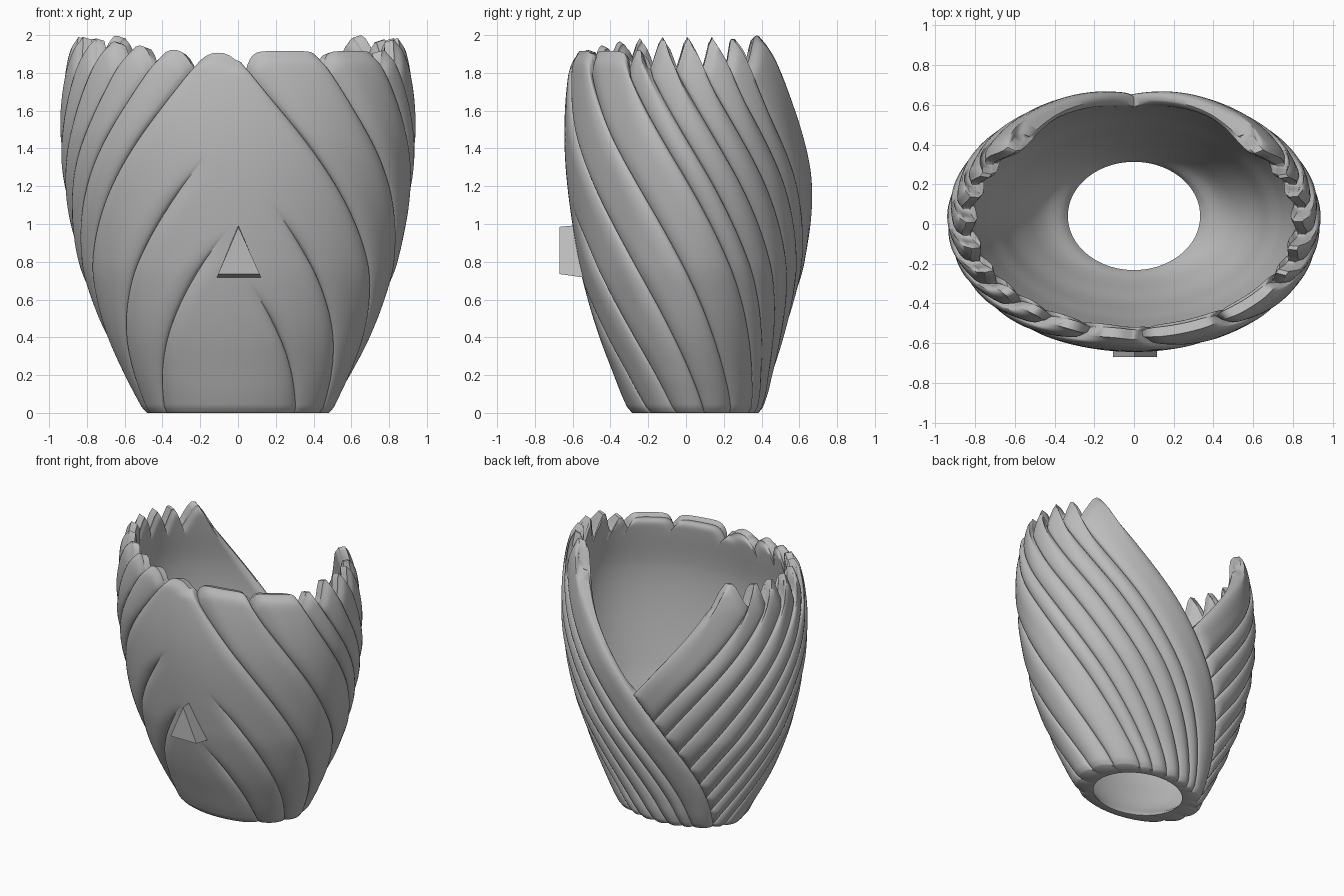
import bpy, bmesh, math

if "Cube" in bpy.data.objects:
    bpy.data.objects.remove(bpy.data.objects["Cube"])

ROWS = 110
TWIST, Z_RIM = 0.92, 1.82
EDGE = 2.44                      # angle of the opening's edge at the rim
DEPTH, WIDTH = 0.034, 0.09       # groove depth and half width

# z, half width, front y, back y, wall in x, wall in y
PROFILE = [(0, .485, -.285, .39, .152, .065), (.03, .512, -.312, .412, .155, .08),
           (.1, .548, -.343, .435, .10, .075), (.2, .60, -.382, .46, .078, .07),
           (.4, .697, -.458, .518, .077, .07), (.6, .778, -.52, .577, .095, .08),
           (.8, .846, -.568, .628, .098, .08), (1.2, .922, -.628, .682, .085, .08),
           (1.5, .943, -.644, .68, .088, .083), (1.8, .92, -.622, .65, .11, .105),
           (2.0, .868, -.572, .60, .095, .085)]
# Groove angles at the rim, measured from the front
RIGHT = [-.98, -.47, .04, .52, .98, 1.19, 1.44, 1.68, 1.9, 2.08]
LEFT = [-.73, -.25, .26, .52, .75, .97, 1.19, 1.43, 1.67, 1.9, 2.1]
VALLEYS = sorted([-EDGE] + [-g for g in LEFT if g > 0] + [g for g in RIGHT if g > 0] + [EDGE])


def smooth(lo, hi, v):
    t = max(0.0, min(1.0, (v - lo) / (hi - lo)))
    return t * t * (3 - 2 * t)


def section(z):
    """Cubic interpolation of the profile table at height z."""
    n = len(PROFILE)
    i = max(k for k in range(n - 1) if PROFILE[k][0] <= max(z, 0))
    p, q = PROFILE[i], PROFILE[i + 1]
    h = q[0] - p[0]
    t = min(1.0, (z - p[0]) / h)
    out = []
    for c in range(1, 6):
        def slope(k):
            if i == 0:
                return (q[c] - p[c]) / h
            a, b = PROFILE[max(k - 1, 1)], PROFILE[min(k + 1, n - 1)]
            return (b[c] - a[c]) / (b[0] - a[0])
        m0, m1 = slope(i) * h, slope(i + 1) * h
        out.append((2*t**3 - 3*t*t + 1) * p[c] + (t**3 - 2*t*t + t) * m0
                   + (3*t*t - 2*t**3) * q[c] + (t**3 - t*t) * m1)
    return out


def rim_height(angle):
    """Scalloped rim: broad lobes in front, pointed tips to the back."""
    for lo, hi in zip(VALLEYS, VALLEYS[1:]):
        if lo <= angle <= hi:
            t = abs(2 * (angle - lo) / (hi - lo) - 1)
            mid = (lo + hi) / 2
            if mid > 0:
                peak = 1.915 + .07 * smooth(1.0, 1.35, mid) + .015 * smooth(1.9, 2.25, mid)
            else:
                peak = 1.905 + .085 * smooth(0, 1.3, -mid) + .01 * smooth(1.9, 2.25, -mid)
            if abs(mid) < .9:
                shape = 1 - t ** (8 if hi - lo > .4 else 2.3)
            else:
                shape = (.5 + .5 * math.cos(math.pi * t)) ** .9
            return Z_RIM + (peak - Z_RIM) * shape
    return Z_RIM


def groove_depth(angle, marks, speed):
    """Deepest rounded groove at this angle."""
    best = 0.0
    for pos, strength in marks:
        d = abs(angle - pos) * speed / WIDTH
        if d < 1:
            best = max(best, strength * DEPTH * (1 - math.sqrt(1 - (1 - d) ** 2)))
    return best


def spiral_columns(grooves, low):
    """Spiral lines that follow the grooves, gathered close to them."""
    stops = [low] + grooves + [EDGE]
    cols = [low]
    for lo, hi in zip(stops, stops[1:]):
        n = max(9, round((hi - lo) / .023))
        for i in range(1, n + 1):
            t = i / n
            cols.append(lo + (hi - lo) * (t - .1 * math.sin(2 * math.pi * t)))
    return cols


def build_vase():
    bm = bmesh.new()
    low = -TWIST * 1.83
    cols = [(-1, p) for p in reversed(spiral_columns(LEFT, low))]
    cols += [(1, p) for p in spiral_columns(RIGHT, low)]
    last = len(cols) - 1
    outer, inner = [], []
    z_split = 1.83 - (math.pi - EDGE) / TWIST
    k_split = round(ROWS * .55)
    for r in range(ROWS + 1):
        # rows are spaced so that one falls on the bottom of the opening
        if r <= k_split:
            z0 = z_split * (r / k_split) ** 1.15
        else:
            z0 = z_split + (Z_RIM - z_split) * (1 - (1 - (r - k_split) / (ROWS - k_split)) ** 1.4)
        turn = TWIST * (1.83 - z0)
        end = EDGE + turn
        start = -end if r > k_split else end - 2 * math.pi
        marks = [(end, 1), (start, 1)]
        for side, grooves in ((1, RIGHT), (-1, LEFT)):
            for g in grooves:
                pos = g + turn
                if side * pos > start and pos > 0:
                    # grooves born on the front panel fade in
                    fade = smooth(.17, .45, pos) if g > -.5 else smooth(.05, .32, pos)
                    marks.append((side * pos, 1 if g >= 0 else fade))
        ring_o, ring_i = [], []
        for side, phi in cols:
            ang = max(start, side * max(0.0, phi + turn))
            z = z0 + (rim_height(side * max(0.0, phi)) - Z_RIM) * smooth(1.45, Z_RIM, z0)
            a, yf, yb, ta, tb = section(z)
            b, cy = (yb - yf) / 2, (yb + yf) / 2
            s, k = math.sin(ang), math.cos(ang)
            speed = .82 * math.hypot(a * k, b * s)
            d = groove_depth(ang, marks, speed)
            # round the lip and the edges of the opening
            q = smooth(1.72, Z_RIM, z0) ** 3
            d += .022 * q
            e = .025 * q
            if r > k_split:
                gap = min(end - ang, ang - start) * speed / .05
                e = max(e, .025 * max(0.0, 1 - gap) ** 2 * smooth(z_split, z_split + .1, z0))
            nx, ny = s / a, -k / b
            ln = math.hypot(nx, ny)
            nx, ny = nx / ln, ny / ln
            ring_o.append(bm.verts.new((a * s - d * nx, cy - b * k - d * ny, z)))
            ring_i.append(bm.verts.new(((a - ta) * s + e * nx, cy - (b - tb) * k + e * ny - .012
                                        * (1 - smooth(0, .3, z)), z - .014 * q)))
        outer.append(ring_o)
        inner.append(ring_i)

    def quad(*v):
        bm.faces.new(v)

    for r in range(ROWS):
        for c in range(last):
            quad(outer[r][c], outer[r][c+1], outer[r+1][c+1], outer[r+1][c])
            quad(inner[r][c+1], inner[r][c], inner[r+1][c], inner[r+1][c+1])
        if r >= k_split:                       # edges of the back opening
            quad(outer[r][last], inner[r][last], inner[r+1][last], outer[r+1][last])
            quad(inner[r][0], outer[r][0], outer[r+1][0], inner[r+1][0])
    for c in range(last):                      # lip and foot ring
        quad(outer[ROWS][c], outer[ROWS][c+1], inner[ROWS][c+1], inner[ROWS][c])
        quad(inner[0][c], inner[0][c+1], outer[0][c+1], outer[0][c])
    bmesh.ops.remove_doubles(bm, verts=bm.verts, dist=1e-5)
    return bm


def build_wedge():
    """Tapered triangular prism standing out from the front."""
    bm = bmesh.new()
    front = [bm.verts.new(p) for p in ((-.105, -.67, .735), (.115, -.67, .735), (.002, -.67, .985))]
    back = [bm.verts.new(p) for p in ((-.112, -.53, .715), (.122, -.53, .715), (.002, -.53, .998))]
    bm.faces.new(front)
    bm.faces.new(back[::-1])
    for i in range(3):
        j = (i + 1) % 3
        bm.faces.new((front[j], front[i], back[i], back[j]))
    return bm


def add_object(name, bm, mat):
    bmesh.ops.recalc_face_normals(bm, faces=bm.faces)
    mesh = bpy.data.meshes.new(name)
    bm.to_mesh(mesh)
    bm.free()
    mesh.materials.append(mat)
    obj = bpy.data.objects.new(name, mesh)
    bpy.context.collection.objects.link(obj)
    return obj


grey = bpy.data.materials.new("stone grey")
grey.diffuse_color = (.5, .5, .5, 1)
grey.use_nodes = True
grey.node_tree.nodes["Principled BSDF"].inputs["Base Color"].default_value = grey.diffuse_color

vase = add_object("ribbed_vase", build_vase(), grey)
add_object("front_wedge", build_wedge(), grey)

bpy.context.view_layer.objects.active = vase
vase.select_set(True)
bpy.ops.object.shade_smooth_by_angle(angle=math.radians(60))
